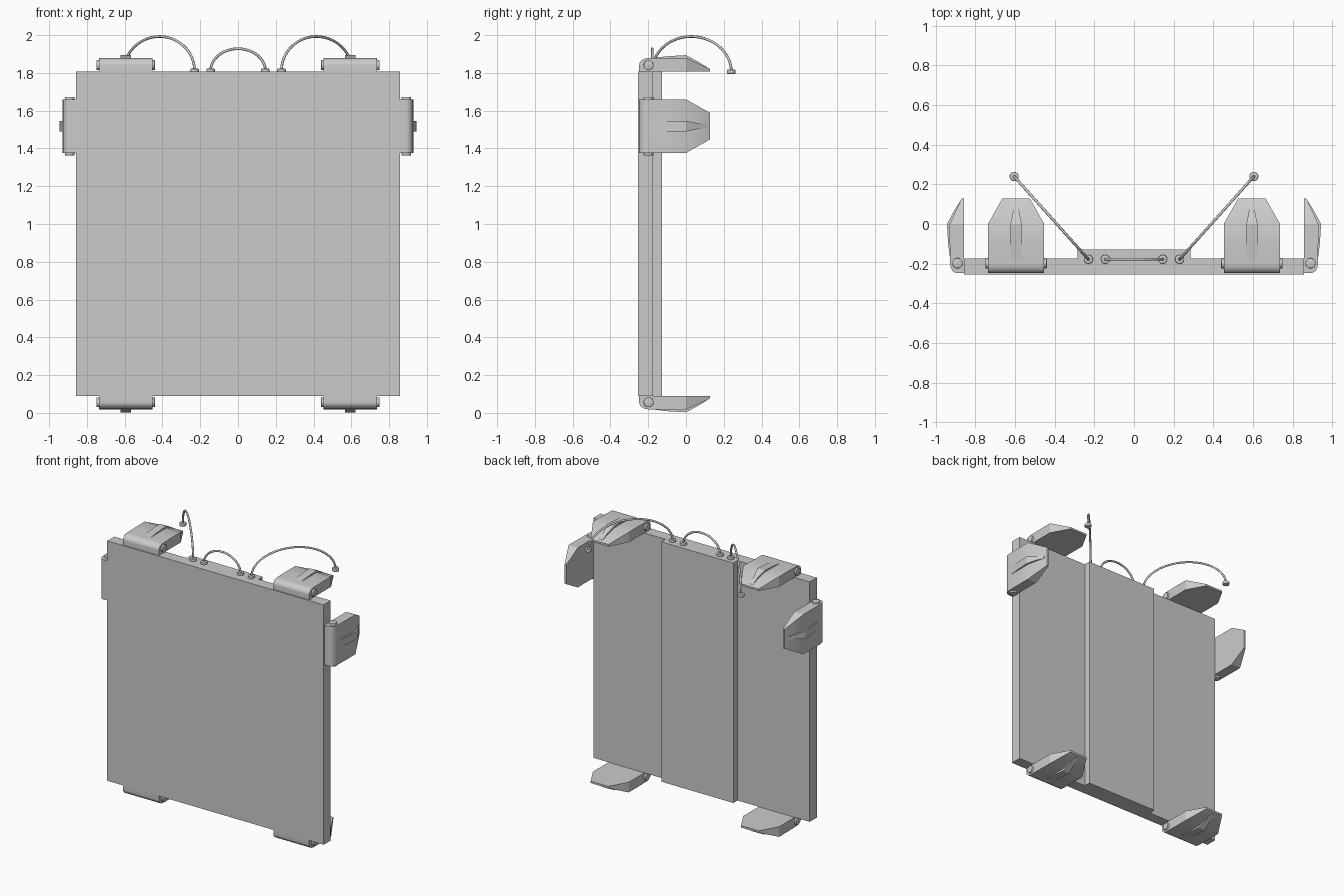
import bpy, bmesh, math
from mathutils import Matrix, Vector

if "Cube" in bpy.data.objects:
    bpy.data.objects.remove(bpy.data.objects["Cube"])

HALF, BOTTOM, TOP = 0.857, 0.09, 1.807


def finish(bm, name, matrix=Matrix(), smooth=True):
    bmesh.ops.transform(bm, matrix=matrix, verts=bm.verts)
    bmesh.ops.recalc_face_normals(bm, faces=bm.faces)
    mesh = bpy.data.meshes.new(name)
    bm.to_mesh(mesh)
    bm.free()
    ob = bpy.data.objects.new(name, mesh)
    bpy.context.collection.objects.link(ob)
    if smooth:
        bpy.ops.object.select_all(action='DESELECT')
        bpy.context.view_layer.objects.active = ob
        ob.select_set(True)
        bpy.ops.object.shade_smooth_by_angle(angle=math.radians(25))
    return ob


def loft(stations, name, matrix):
    """Closed solid from stations of (y, low height, high height, half width)."""
    bm = bmesh.new()
    rings = [[bm.verts.new(p) for p in ((-w, y, lo), (w, y, lo), (w, y, hi), (-w, y, hi))]
             for y, lo, hi, w in stations]
    for a, b in zip(rings, rings[1:]):
        for i in range(4):
            j = (i + 1) % 4
            bm.faces.new((a[i], a[j], b[j], b[i]))
    bm.faces.new(rings[0])
    bm.faces.new(rings[-1])
    return finish(bm, name, matrix)


def cylinder(name, radius, length, matrix, bevel=0.0):
    bm = bmesh.new()
    bmesh.ops.create_cone(bm, cap_ends=True, segments=24, radius1=radius,
                          radius2=radius, depth=length)
    if bevel:
        rims = [e for e in bm.edges if abs(e.verts[0].co.z - e.verts[1].co.z) < 1e-5]
        bmesh.ops.bevel(bm, geom=rims, offset=bevel, segments=2, affect='EDGES', profile=0.5)
    return finish(bm, name, matrix)


# Panel with a thicker spine down the middle of the back
outline = [(-HALF, -0.255), (HALF, -0.255), (HALF, -0.175), (0.285, -0.175),
           (0.285, -0.128), (-0.285, -0.128), (-0.285, -0.175), (-HALF, -0.175)]
bm = bmesh.new()
base = bm.faces.new([bm.verts.new((x, y, BOTTOM)) for x, y in outline])
ext = bmesh.ops.extrude_face_region(bm, geom=[base], use_keep_orig=True)
bmesh.ops.translate(bm, vec=(0, 0, TOP - BOTTOM),
                    verts=[v for v in ext['geom'] if isinstance(v, bmesh.types.BMVert)])
finish(bm, "panel", smooth=False)


# Hinged clip: rounded knuckle, tapering flap, raised rib and hinge pin
def clip(name, matrix):
    w = 0.142
    body = []
    for i in range(9):
        a = math.pi / 2 * i / 8
        body.append((-0.2 - 0.048 * math.cos(a), 0, 0.034 + 0.037 * math.sin(a), w))
    body += [(-0.1, 0, 0.073, w), (0, 0, 0.073, w), (0.128, 0, 0.014, 0.07)]
    loft(body, name + "_flap", matrix)
    rib = [(-0.18, 0.05, 0.071, 0.028), (-0.1, 0.05, 0.081, 0.028),
           (0, 0.05, 0.087, 0.028), (0.06, 0.03, 0.055, 0.016),
           (0.11, 0.01, 0.024, 0.012)]
    loft(rib, name + "_rib", matrix)
    pin = Matrix.Translation((0, -0.198, 0.034)) @ Matrix.Rotation(math.pi / 2, 4, 'Y')
    cylinder(name + "_hinge_pin", 0.026, 0.31, matrix @ pin, 0.003)


for label, s in (("left", -1), ("right", 1)):
    clip("top_clip_" + label, Matrix.Translation((s * 0.595, 0, TOP)))
    clip("bottom_clip_" + label,
         Matrix.Translation((s * 0.595, 0, BOTTOM)) @ Matrix.Scale(-1, 4, (0, 0, 1)))
    clip("side_clip_" + label,
         Matrix.Translation((s * HALF, 0, 1.518)) @ Matrix.Rotation(s * math.pi / 2, 4, 'Y'))


# Arched cables with a small plug at each end
def cable(name, start, end, height):
    a, b = Vector(start), Vector(end)
    curve = bpy.data.curves.new(name, 'CURVE')
    curve.dimensions = '3D'
    curve.bevel_depth = 0.007
    curve.bevel_resolution = 2
    curve.use_fill_caps = True
    n = 40
    spline = curve.splines.new('POLY')
    spline.points.add(n)
    for i, p in enumerate(spline.points):
        t = math.pi * i / n
        q = a.lerp(b, (1 - math.cos(t)) / 2)
        p.co = (q.x, q.y, q.z + height * math.sin(t), 1)
    spline.use_smooth = True
    bpy.context.collection.objects.link(bpy.data.objects.new(name, curve))
    for tag, p in (("start", a), ("end", b)):
        cylinder(f"{name}_plug_{tag}", 0.023, 0.022, Matrix.Translation(p), 0.004)


cable("middle_cable", (-0.145, -0.178, 1.811), (0.145, -0.178, 1.811), 0.117)
for label, s in (("left", -1), ("right", 1)):
    cable(label + "_cable", (s * 0.23, -0.178, 1.811), (s * 0.605, 0.24, 1.806), 0.184)
